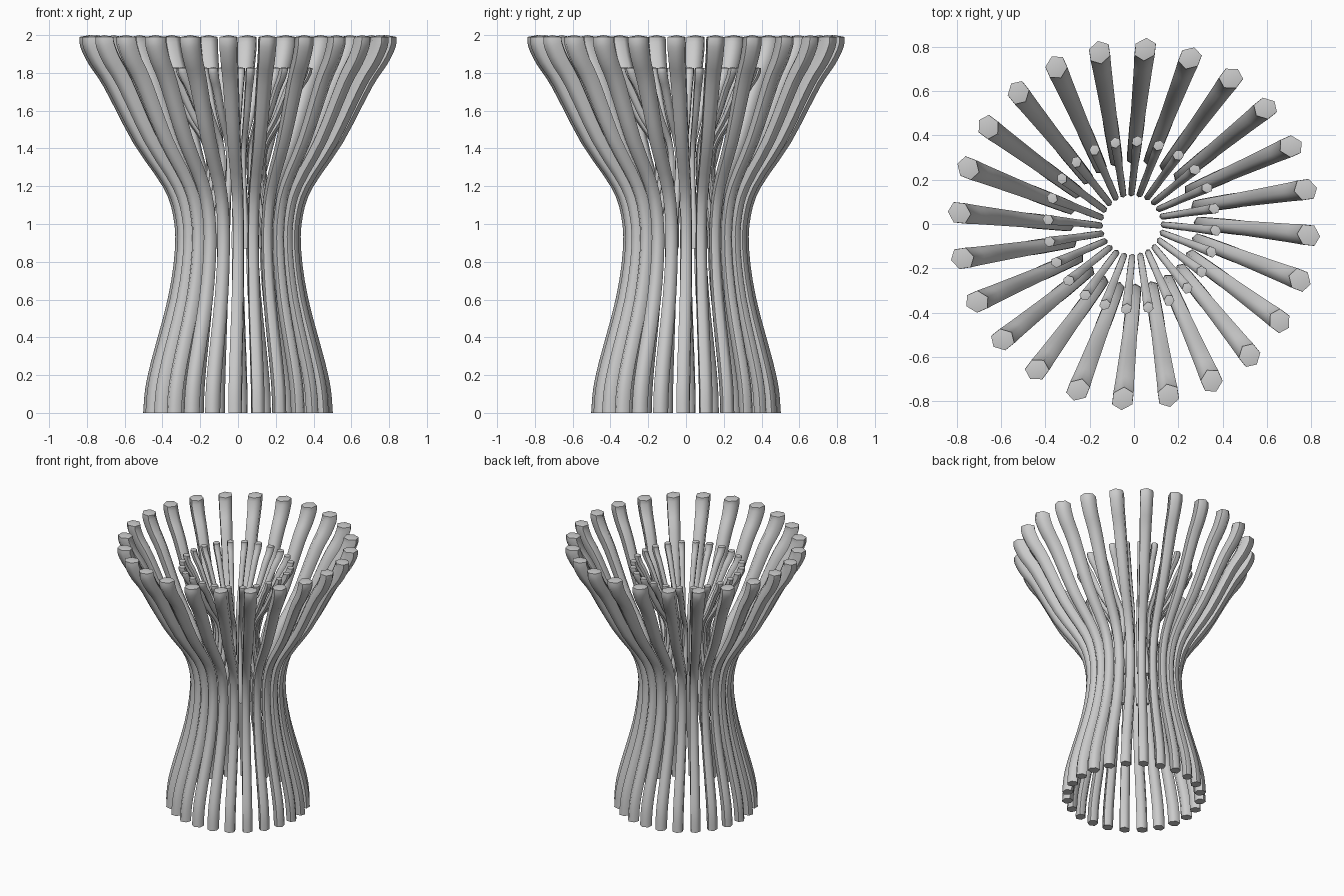
import bpy, bmesh, math
from mathutils import Vector

if "Cube" in bpy.data.objects:
    bpy.data.objects.remove(bpy.data.objects["Cube"])

COUNT, SIDES, STEPS = 24, 6, 3

# Rod profile: distance from axis, height, rod radius
PROFILE = [Vector(p) for p in [
    (.463, 0, .039), (.453, .12, .039), (.423, .265, .038), (.337, .6, .035),
    (.302, .865, .032), (.312, 1.05, .032), (.366, 1.21, .034), (.522, 1.45, .039),
    (.672, 1.75, .046), (.747, 1.87, .05), (.783, 1.95, .053), (.788, 1.99, .052)]]


def smooth_path(pts):
    """Catmull-Rom subdivision of the profile."""
    ext = [2 * pts[0] - pts[1]] + pts + [2 * pts[-1] - pts[-2]]
    out = []
    for i in range(1, len(ext) - 2):
        a, b, c, d = ext[i - 1:i + 3]
        for s in range(STEPS):
            t = s / STEPS
            out.append(.5 * (2 * b + (c - a) * t + (2 * a - 5 * b + 4 * c - d) * t * t
                             + (3 * b - a - 3 * c + d) * t ** 3))
    return out + [pts[-1]]


def add_rod(bm, path, angle):
    """Loft a six-sided rod lying in a slightly skewed vertical plane."""
    ca, sa = math.cos(angle), math.sin(angle)
    skew = -.109
    rings = []
    last = len(path) - 1
    for i, p in enumerate(path):
        q = path[min(i + 1, last)] - path[max(i - 1, 0)]
        tilt = 0 if i in (0, last) else math.atan2(q.x, q.y)
        ring = []
        for k in range(SIDES):
            a = 2 * math.pi * k / SIDES
            u, v = p.z * math.cos(a), p.z * math.sin(a)
            r = p.x + u * math.cos(tilt)
            y = .0355 + skew * r + v
            z = p.y - u * math.sin(tilt)
            ring.append(bm.verts.new((r * ca - y * sa, r * sa + y * ca, z)))
        rings.append(ring)
    for lo, hi in zip(rings, rings[1:]):
        for k in range(SIDES):
            n = (k + 1) % SIDES
            bm.faces.new((lo[k], lo[n], hi[n], hi[k]))
    # flat foot and slightly peaked tip
    bm.faces.new(rings[0][::-1])
    mid = sum((v.co for v in rings[-1]), Vector()) / SIDES
    peak = bm.verts.new(mid + Vector((0, 0, .01)))
    for k in range(SIDES):
        bm.faces.new((rings[-1][k], rings[-1][(k + 1) % SIDES], peak))


def rod_ring(name, scale=1, offset=(0, 0, 0)):
    bm = bmesh.new()
    path = smooth_path(PROFILE)
    for i in range(COUNT):
        add_rod(bm, path, 2 * math.pi * i / COUNT)
    for v in bm.verts:
        v.co = v.co * scale + Vector(offset)
    me = bpy.data.meshes.new(name)
    bm.to_mesh(me)
    bm.free()
    ob = bpy.data.objects.new(name, me)
    bpy.context.collection.objects.link(ob)
    bpy.ops.object.select_all(action='DESELECT')
    ob.select_set(True)
    bpy.context.view_layer.objects.active = ob
    bpy.ops.object.shade_smooth_by_angle(angle=math.radians(62))
    return ob


# Large outer ring of rods, and a smaller copy raised inside it
rod_ring("outer_rods")
rod_ring("inner_rods", .48, (-.01, -.005, .87))
